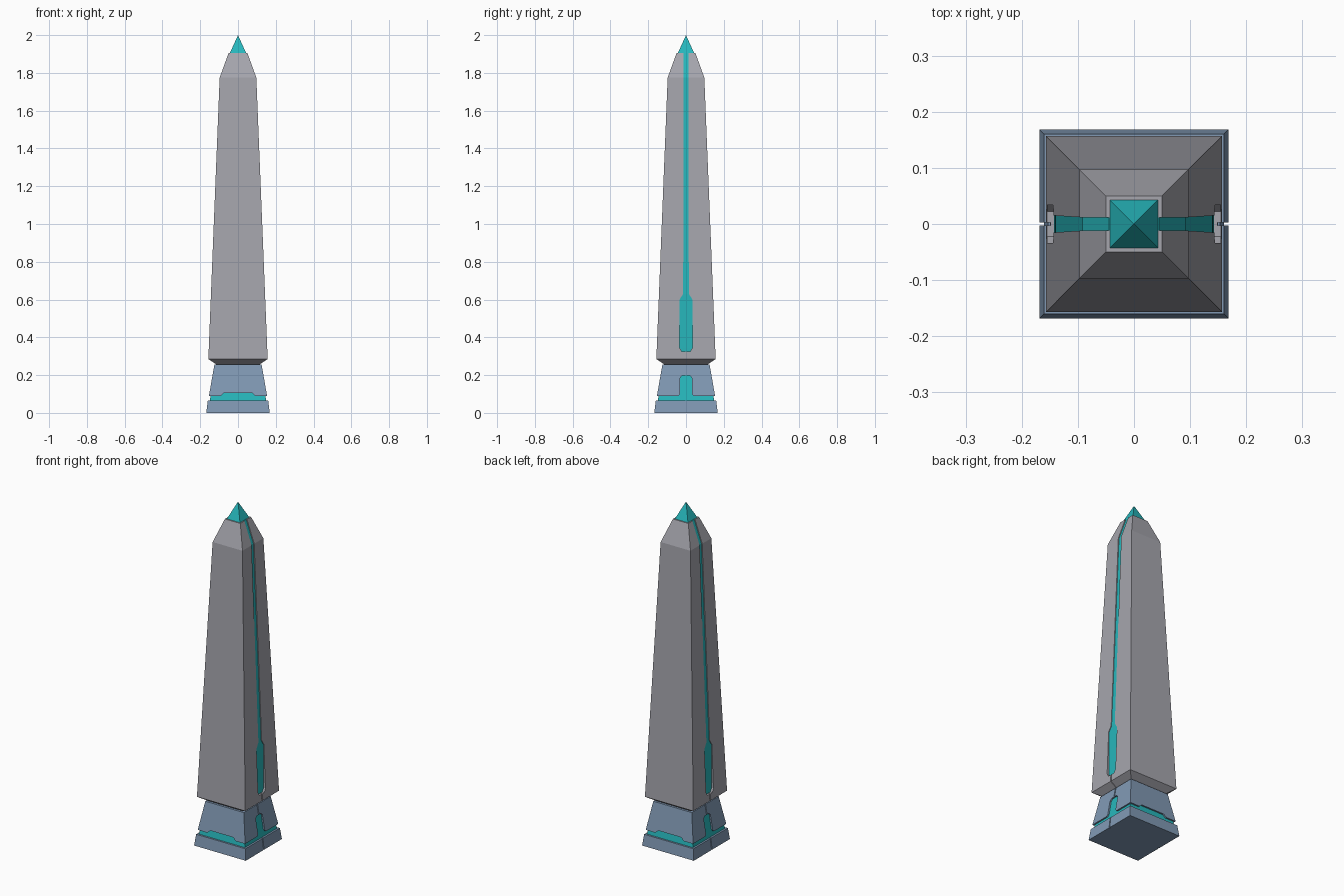
import bpy, bmesh

if "Cube" in bpy.data.objects:
    bpy.data.objects.remove(bpy.data.objects["Cube"])


def material(name, rgb):
    m = bpy.data.materials.new(name)
    m.diffuse_color = (*rgb, 1)
    m.use_nodes = True
    m.node_tree.nodes["Principled BSDF"].inputs["Base Color"].default_value = m.diffuse_color
    return m


BLUE = material("blue_stone", (0.22, 0.32, 0.46))
TEAL = material("teal_crystal", (0.02, 0.47, 0.50))
GREY = material("grey_stone", (0.38, 0.38, 0.42))


def loft(name, rows, mat=None, reach=None):
    """Stack rectangles (half_x, half_y, z); with reach, x runs from half_x to reach."""
    bm = bmesh.new()
    rings = []
    for hx, hy, z in rows:
        x0 = -hx if reach is None else reach
        rings.append([bm.verts.new(p) for p in
                      ((x0, -hy, z), (hx, -hy, z), (hx, hy, z), (x0, hy, z))])
    for a, b in zip(rings, rings[1:]):
        for i in range(4):
            j = (i + 1) % 4
            bm.faces.new((a[i], a[j], b[j], b[i]))
    bm.faces.new(rings[0][::-1])
    bm.faces.new(rings[-1])
    bmesh.ops.remove_doubles(bm, verts=bm.verts, dist=1e-6)
    bmesh.ops.recalc_face_normals(bm, faces=bm.faces)
    mesh = bpy.data.meshes.new(name)
    bm.to_mesh(mesh)
    bm.free()
    obj = bpy.data.objects.new(name, mesh)
    bpy.context.collection.objects.link(obj)
    if mat:
        mesh.materials.append(mat)
    return obj


def cut(obj, *cutters):
    """Subtract each cutter, bake the result and discard the cutter."""
    for c in cutters:
        c.hide_render = True
        mod = obj.modifiers.new("cut", 'BOOLEAN')
        mod.operation, mod.solver, mod.object = 'DIFFERENCE', 'EXACT', c
        bpy.context.view_layer.update()
        dg = bpy.context.evaluated_depsgraph_get()
        baked = bpy.data.meshes.new_from_object(obj.evaluated_get(dg))
        obj.modifiers.clear()
        obj.data = baked
        bpy.data.objects.remove(c)


def seams(profile):
    """Thin centre grooves on both x sides following (x, z) points."""
    return [loft("seam_cutter", [(s * (x - 0.007), 0.003, z) for x, z in profile],
                 reach=s * 0.3) for s in (1, -1)]


# Foot block
foot = loft("foot_block", [(0.168, 0.168, 0), (0.160, 0.160, 0.065)], BLUE)
cut(foot, *seams([(0.169, -0.01), (0.159, 0.075)]))

# Glowing core showing as the band and through the plinth cut-outs
loft("glowing_band", [(0.150, 0.150, 0.06), (0.122, 0.122, 0.225)], TEAL)

# Plinth with front/back notches and side tabs
plinth = loft("plinth", [(0.154, 0.154, 0.09), (0.125, 0.125, 0.255)], BLUE)
notch = loft("notch_cutter", [(0.092, 0.3, 0.08), (0.092, 0.3, 0.09), (0.075, 0.3, 0.106)])
tab = loft("tab_cutter", [(0.3, 0.040, 0.08), (0.3, 0.040, 0.09), (0.3, 0.031, 0.10),
                          (0.3, 0.031, 0.185), (0.3, 0.020, 0.198)])
cut(plinth, notch, tab, *seams([(0.137, 0.187), (0.1235, 0.264)]))

# Tapered shaft with a slot for the glowing inlay
shaft = loft("shaft", [(0.112, 0.112, 0.255), (0.157, 0.157, 0.285),
                       (0.097, 0.097, 1.775), (0.050, 0.050, 1.905)], GREY)
slot = [(0.143, 0.022, 0.325), (0.143, 0.034, 0.345), (0.1405, 0.034, 0.60),
        (0.140, 0.015, 0.63), (0.092, 0.012, 1.775), (0.045, 0.012, 1.905)]
slot_rows = [(0.3, y, z) for _, y, z in slot] + [(0.3, 0.012, 1.95)]
cut(shaft, loft("slot_cutter", slot_rows),
    *seams([(0.097, 0.245), (0.157, 0.285), (0.155, 0.335)]))
loft("glowing_inlay", slot, TEAL)

# Pointed crystal cap
loft("crystal_tip", [(0.043, 0.043, 1.895), (0.043, 0.043, 1.905), (0, 0, 2.0)], TEAL)
